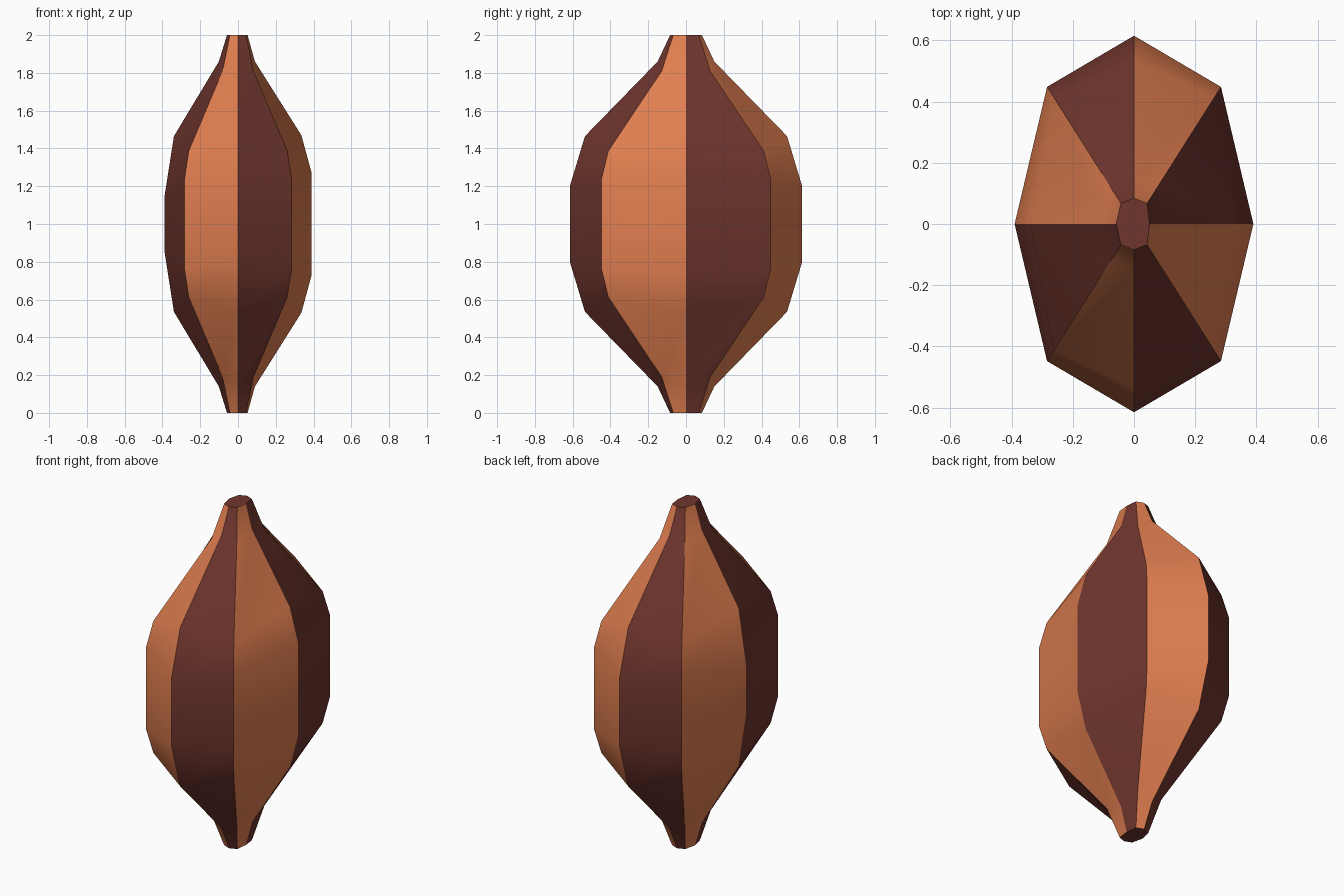
import bpy, bmesh
from math import cos, sin, pi

if "Cube" in bpy.data.objects:
    bpy.data.objects.remove(bpy.data.objects["Cube"])

RX, RY = 0.39, 0.615

# Rib half profiles: (fraction of full radius, height above/below the middle)
RIGHT = [(0.13, 1.0), (0.23, 0.86), (0.86, 0.47), (1.0, 0.27)]
LEFT = [(0.15, 1.0), (0.26, 0.86), (0.87, 0.465), (1.0, 0.14)]
FRONT = [(0.137, 1.0), (0.244, 0.86), (0.87, 0.465), (1.0, 0.2)]
DIAG = [(0.155, 1.0), (0.295, 0.81), (0.945, 0.387), (1.03, 0.235)]
RIBS = [RIGHT, DIAG, FRONT, DIAG, LEFT, DIAG, FRONT, DIAG]


def material(name, color):
    m = bpy.data.materials.new(name)
    m.diffuse_color = (*color, 1)
    m.use_nodes = True
    m.node_tree.nodes["Principled BSDF"].inputs["Base Color"].default_value = m.diffuse_color
    return m


bm = bmesh.new()

# Eight ribs around the pod, each mirrored about the middle height
columns = []
for i, half in enumerate(RIBS):
    a = i * pi / 4
    path = [(f, 1 - h) for f, h in half] + [(f, 1 + h) for f, h in reversed(half)]
    columns.append([bm.verts.new((RX * f * cos(a), RY * f * sin(a), z)) for f, z in path])

# Alternating dark and orange panels between ribs
for i in range(8):
    a, b = columns[i], columns[(i + 1) % 8]
    for j in range(len(a) - 1):
        face = bm.faces.new((a[j], b[j], b[j + 1], a[j + 1]))
        face.material_index = i % 2
        face.smooth = True

# Flat end caps
for cap in ([c[-1] for c in columns], [c[0] for c in reversed(columns)]):
    bm.faces.new(cap).material_index = 0

# Crisp creases along ribs and around the caps
for col in columns:
    for p, q in zip(col, col[1:]):
        bm.edges.get((p, q)).smooth = False
for face in bm.faces:
    if len(face.verts) == 8:
        for e in face.edges:
            e.smooth = False

mesh = bpy.data.meshes.new("striped_pod")
bm.to_mesh(mesh)
bm.free()
mesh.materials.append(material("dark_maroon", (0.16, 0.036, 0.027)))
mesh.materials.append(material("orange", (0.75, 0.21, 0.08)))
pod = bpy.data.objects.new("striped_pod", mesh)
bpy.context.collection.objects.link(pod)
